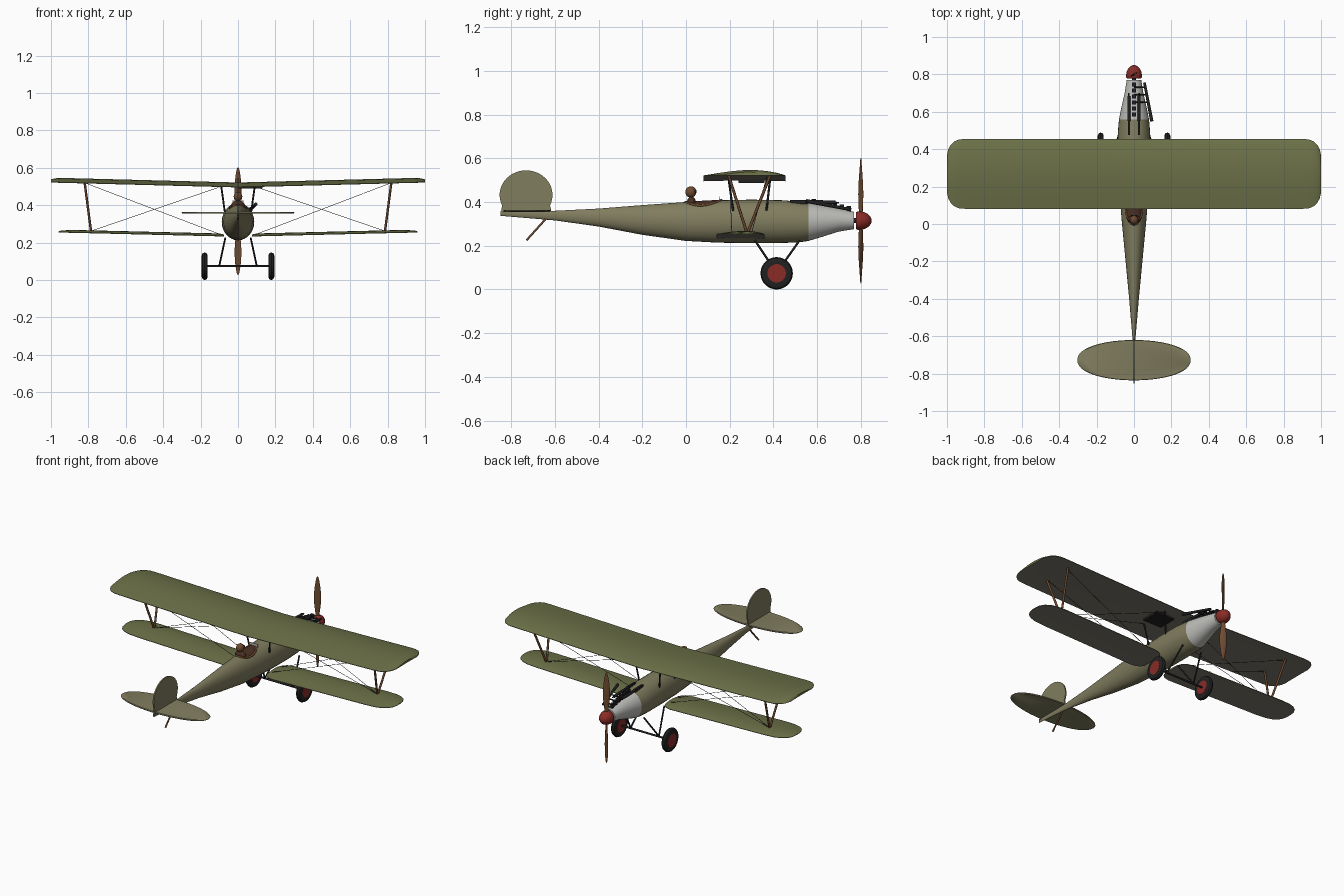
import bpy, bmesh, math
from mathutils import Vector

if "Cube" in bpy.data.objects:
    bpy.data.objects.remove(bpy.data.objects["Cube"])


def mat(name, r, g, b):
    m = bpy.data.materials.new(name)
    m.diffuse_color = (r, g, b, 1)
    m.use_nodes = True
    m.node_tree.nodes["Principled BSDF"].inputs["Base Color"].default_value = m.diffuse_color
    return m


GREEN = mat("olive", .15, .165, .065)
UNDER = mat("underside", .2, .185, .15)
TAN = mat("tan", .22, .205, .115)
GREY = mat("metal", .5, .5, .48)
BLACK = mat("black", .015, .015, .015)
RED = mat("red", .25, .025, .02)
WOOD = mat("wood", .16, .07, .03)
LEATHER = mat("leather", .07, .03, .018)


def finish(name, bm, *mats, angle=40):
    bmesh.ops.recalc_face_normals(bm, faces=bm.faces)
    if len(mats) == 2:
        for f in bm.faces:
            f.material_index = int(f.normal.z < -.3)
    me = bpy.data.meshes.new(name)
    bm.to_mesh(me)
    bm.free()
    ob = bpy.data.objects.new(name, me)
    bpy.context.collection.objects.link(ob)
    for m in mats:
        me.materials.append(m)
    bpy.ops.object.select_all(action='DESELECT')
    ob.select_set(True)
    bpy.context.view_layer.objects.active = ob
    bpy.ops.object.shade_smooth_by_angle(angle=math.radians(angle))
    return ob


def loft(name, rings, *mats, angle=40):
    bm = bmesh.new()
    vs = [[bm.verts.new(p) for p in r] for r in rings]
    n = len(rings[0])
    for a, b in zip(vs, vs[1:]):
        for i in range(n):
            bm.faces.new((a[i], a[(i + 1) % n], b[(i + 1) % n], b[i]))
    bm.faces.new(vs[0])
    bm.faces.new(vs[-1])
    return finish(name, bm, *mats, angle=angle)


def rod(name, a, b, r, m, r2=None, n=10):
    a, b = Vector(a), Vector(b)
    q = (b - a).to_track_quat('Z', 'Y')
    rings = [[c + q @ Vector((k * math.cos(2 * math.pi * i / n), k * math.sin(2 * math.pi * i / n), 0))
              for i in range(n)] for c, k in ((a, r), (b, r2 or r))]
    return loft(name, rings, m)


def box(name, c, s, m):
    bm = bmesh.new()
    bmesh.ops.create_cube(bm, size=1)
    for v in bm.verts:
        v.co = Vector((v.co.x * s[0] + c[0], v.co.y * s[1] + c[1], v.co.z * s[2] + c[2]))
    return finish(name, bm, m, angle=30)


def ball(name, c, s, m):
    bm = bmesh.new()
    bmesh.ops.create_uvsphere(bm, u_segments=24, v_segments=14, radius=1)
    for v in bm.verts:
        v.co = Vector((v.co.x * s[0] + c[0], v.co.y * s[1] + c[1], v.co.z * s[2] + c[2]))
    return finish(name, bm, m)


# Fuselage and cowl from elliptical sections: y, bottom, top, half width
SEC = [(-.85, .337, .36, .003), (-.6, .316, .36, .009), (-.4, .288, .37, .026), (-.2, .25, .386, .045),
       (0, .222, .4, .064), (.15, .214, .408, .077), (.3, .212, .411, .085), (.45, .213, .408, .087),
       (.52, .216, .4, .084), (.56, .222, .396, .08), (.63, .243, .384, .066), (.7, .265, .37, .05),
       (.77, .276, .355, .039)]


def section(y):
    for p, q in zip(SEC, SEC[1:]):
        if p[0] <= y <= q[0]:
            t = (y - p[0]) / (q[0] - p[0])
            return [u + (v - u) * t for u, v in zip(p, q)]


def surf(x, y):
    _, b, t, w = section(y)
    return (b + t) / 2 + (t - b) / 2 * math.sqrt(max(0, 1 - (x / w) ** 2))


def oval(s, n=32):
    y, b, t, w = s
    return [(w * math.cos(2 * math.pi * i / n), y, (b + t) / 2 + (t - b) / 2 * math.sin(2 * math.pi * i / n))
            for i in range(n)]


loft("fuselage", [oval(s) for s in SEC[:10]], TAN)
loft("engine_cowl", [oval(s) for s in SEC[9:]], GREY)
rod("propeller_shaft", (0, .76, .315), (0, .8, .315), .012, BLACK)


# Wings: stations of x, chord scale; cambered section
def wing(name, stations, yc, chord, z0, rise, thick):
    rings = []
    for x, k in stations:
        z = z0 + rise * abs(x)
        c, th = chord * k, thick * (k if k < .9 else 1)
        ys = [i / 10 for i in range(11)]
        up = [(x, yc + c * (.5 - (1 - math.cos(math.pi * u)) / 2),
               z + .003 + th * 1.0 * math.sin(math.pi * ((1 - math.cos(math.pi * u)) / 2) ** .8)) for u in ys]
        lo = [(x, yc + c * (.5 - (1 - math.cos(math.pi * u)) / 2),
               z + th * .12 * math.sin(math.pi * u)) for u in reversed(ys)]
        rings.append(up + lo)
    return loft(name, rings, GREEN, UNDER, angle=50)


tip = [(0.5, 1), (.9, 1), (.935, .985), (.96, .93), (.98, .83), (.993, .7), (1, .54)]
wing("upper_wing", [(-x, k) for x, k in reversed(tip)] + [(0, 1)] + tip, .268, .374, .495, .026, .024)
low = [(.075, .6), (.085, .78), (.105, .92), (.14, 1), (.8, 1), (.87, .96), (.91, .85), (.94, .66), (.955, .42), (.96, .15)]
for s, side in ((1, "right"), (-1, "left")):
    wing("lower_wing_" + side, [(s * x, k) for x, k in low], .25, .22, .231, .024, .013)

# Tailplane and fin as thin outlines
N = 48
outline = []
for i in range(N):
    a = 2 * math.pi * i / N
    outline.append((.303 * math.cos(a), -.728 + .108 * math.copysign(abs(math.sin(a)) ** .9, math.sin(a))))
loft("tailplane", [[(x * k, -.728 + (y + .728) * k, z) for x, y in outline]
                   for k, z in ((.98, .355), (1, .3585), (1, .3605), (.98, .364))], TAN)
arc = [(-.732 + .121 * math.cos(a), .432 + .113 * math.sin(a))
       for a in (math.radians(-25 + 230 * i / 30) for i in range(31))]
fin = [(-.615, .352)] + arc + [(-.847, .352)]
loft("tail_fin", [[(x, y, z) for y, z in fin] for x in (-.004, .004)], TAN)
rod("tail_skid", (0, -.64, .325), (0, -.73, .225), .005, WOOD)

# Spinner and propeller
prof = [(.778, .038), (.785, .042), (.8, .042), (.815, .039), (.83, .032), (.842, .021), (.849, .008)]
loft("spinner", [oval((y, .315 - r, .315 + r, r)) for y, r in prof], RED)
for s, nm in ((1, "upper"), (-1, "lower")):
    rings = []
    for d, w in ((.02, .009), (.07, .014), (.12, .02), (.17, .021), (.22, .017), (.26, .011), (.28, .006), (.287, .002)):
        tw = math.radians(50 - 130 * d)
        ring = []
        for i in range(12):
            a = math.pi * i / 6
            u, v = w * math.cos(a), (.007 - .018 * d) * math.sin(a)
            ring.append((s * (u * math.cos(tw) - v * math.sin(tw)), .8 + u * math.sin(tw) + v * math.cos(tw),
                         .315 + s * d))
        rings.append(ring)
    loft("propeller_blade_" + nm, rings, WOOD)

# Undercarriage, struts and rigging, both sides
for s, side in ((1, "right"), (-1, "left")):
    x = s * .178
    tyre = [(-.014, .042), (-.016, .058), (-.011, .069), (0, .074), (.011, .069), (.016, .058), (.014, .042)]
    loft("tyre_" + side, [[(x + d, .415 + r * math.cos(i * math.pi / 16), .074 + r * math.sin(i * math.pi / 16))
                           for i in range(32)] for d, r in tyre], BLACK)
    rod("wheel_hub_" + side, (x - .015, .415, .074), (x + .015, .415, .074), .042, RED, n=32)
    for y in (.315, .52):
        rod("landing_strut_" + side, (s * .068, y, .225), (s * .1, .415, .076), .005, BLACK)
    for y in (.195, .385):
        rod("wing_strut_" + side, (s * .82, y, .522), (s * .785, .28, .254), .0065, WOOD)
        rod("cabane_strut_" + side, (s * .07, y * .8 + .06, .36), (s * .09, y, .505), .005, BLACK)
    for y in (.2, .37):
        rod("bracing_wire_" + side, (s * .81, y, .516), (s * .085, .25 + (y - .28) * .5, .24), .0013, BLACK, n=5)
        rod("bracing_wire_" + side, (s * .785, .28, .262), (s * .09, y, .5), .0013, BLACK, n=5)
    # Guns on the nose deck
    gx = s * .027
    rod("gun_jacket_" + side, (gx, .55, .402), (gx, .685, .398), .0085, BLACK, n=14)
    rod("gun_muzzle_" + side, (gx, .68, .398), (gx, .7, .397), .004, BLACK)
    box("gun_body_" + side, (gx, .515, .4), (.012, .08, .02), BLACK)
rod("axle", (-.19, .415, .074), (.19, .415, .074), .006, BLACK)

# Engine cylinders and exhaust
for i in range(6):
    y = .585 + .032 * i
    box("engine_cylinder", (0, y, surf(0, y) + .002), (.022, .021, .04), BLACK)
rod("exhaust_pipe", (.056, .755, .365), (.095, .55, .405), .007, BLACK, .009, n=14)
for i in range(3):
    y = .65 + .04 * i
    rod("exhaust_stub", (0, y, surf(0, y) + .004), (.056 + (.755 - y) * .19, y, .365 + (.755 - y) * .195), .004, BLACK)
box("radiator", (.065, .3, .494), (.13, .12, .012), BLACK)

# Cockpit: dark opening, padded rim, windscreen and pilot
pts = [(.043 * math.cos(a), .08 + .082 * math.sin(a)) for a in (2 * math.pi * i / 32 for i in range(32))]
loft("cockpit_opening", [[(x * k, .08 + (y - .08) * k, surf(x * k, .08 + (y - .08) * k) + .002)
                          for x, y in pts] for k in (1, .75, .5, .25, .05)], LEATHER)
cu = bpy.data.curves.new("cockpit_rim", 'CURVE')
cu.dimensions = '3D'
cu.bevel_depth = .006
cu.bevel_resolution = 2
sp = cu.splines.new('POLY')
sp.points.add(len(pts) - 1)
for p, (x, y) in zip(sp.points, pts):
    p.co = (x, y, surf(x, y), 1)
sp.use_cyclic_u = True
cu.materials.append(WOOD)
bpy.context.collection.objects.link(bpy.data.objects.new("cockpit_rim", cu))
box("windscreen", (0, .155, .412), (.06, .003, .026), GREY)
ball("pilot_shoulders", (0, .025, .4), (.036, .02, .025), LEATHER)
ball("pilot_head", (0, .022, .446), (.023, .025, .026), WOOD)
for s in (-1, 1):
    rod("pilot_goggle", (s * .009, .04, .449), (s * .009, .049, .449), .007, BLACK, n=12)
